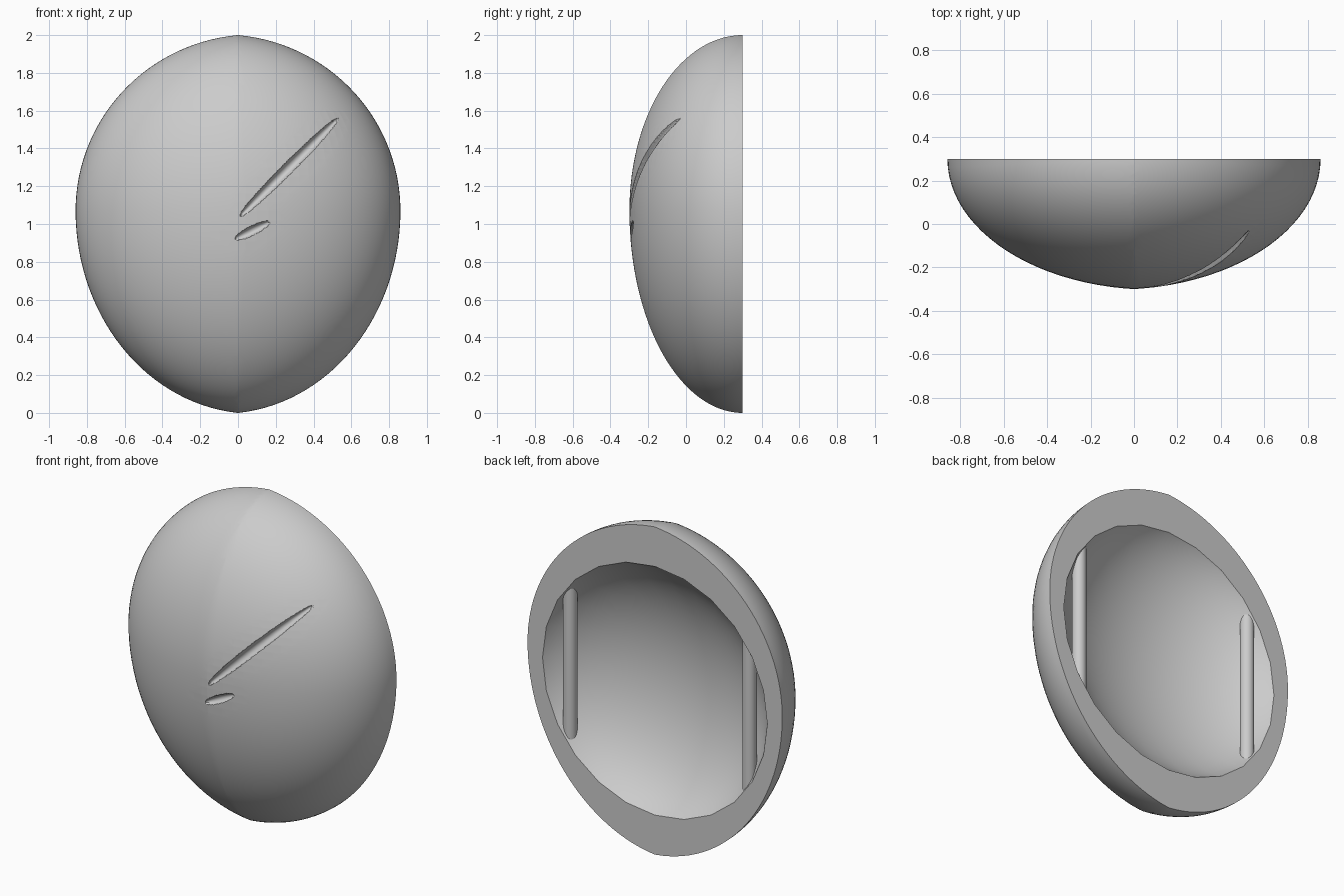
import bpy, bmesh, math
from mathutils import Vector

old = bpy.data.objects.get("Cube")
if old:
    bpy.data.objects.remove(old, do_unlink=True)

BACK = 0.30            # plane of the flat rim
MID = 1.07             # height of the widest point
WIDTH, DEPTH = 0.86, 0.60
SHIFT = 0.085          # pushes each half past the middle to form the ridge
TOP, BOTTOM = 2 - MID, MID
SPAN = WIDTH + SHIFT
GROW = 1 / math.sqrt(1 - (SHIFT / SPAN) ** 2)

grey = bpy.data.materials.new("plain grey")
grey.use_nodes = True
colour = (0.6, 0.6, 0.6, 1)
grey.diffuse_color = colour
grey.node_tree.nodes["Principled BSDF"].inputs["Base Color"].default_value = colour


def add_object(name, bm):
    bmesh.ops.recalc_face_normals(bm, faces=bm.faces)
    mesh = bpy.data.meshes.new(name)
    bm.to_mesh(mesh)
    bm.free()
    mesh.materials.append(grey)
    obj = bpy.data.objects.new(name, mesh)
    bpy.context.collection.objects.link(obj)
    return obj


def smooth(obj, degrees):
    bpy.ops.object.select_all(action='DESELECT')
    obj.select_set(True)
    bpy.context.view_layer.objects.active = obj
    bpy.ops.object.shade_smooth_by_angle(angle=math.radians(degrees))


# Slim grooves on the front: start, end (x, z), half width, depth
GROOVES = [((0.01, 1.04), (0.53, 1.56), 0.027, 0.035),
           ((-0.015, 0.92), (0.165, 1.01), 0.022, 0.025)]


def groove_radius(co, groove, margin=0):
    """Below 1 inside the groove's oval outline, widened by margin."""
    a, b = Vector(groove[0]), Vector(groove[1])
    along = (b - a).normalized()
    p = Vector((co.x, co.z)) - (a + b) / 2
    u = p.dot(along) / ((b - a).length / 2 + margin)
    w = p.dot(Vector((-along.y, along.x))) / (groove[2] + margin)
    return u * u + w * w


def press_grooves(bm):
    # Refine only the faces around the grooves, then push them in
    near = set()
    for f in bm.faces:
        if any(groove_radius(f.calc_center_median(), g, 0.06) < 1 for g in GROOVES):
            near.update(f.edges)
    bmesh.ops.subdivide_edges(bm, edges=list(near), cuts=11, use_grid_fill=True)
    for v in bm.verts:
        for g in GROOVES:
            r = groove_radius(v.co, g)
            if r < 1:
                v.co.y += g[3] * math.sqrt(1 - r)
                break


# Domed shell: one half, cut at the middle and the rim, then mirrored
def make_shell():
    bm = bmesh.new()
    bmesh.ops.create_uvsphere(bm, u_segments=96, v_segments=64, radius=1)
    for v in bm.verts:
        x, y, z = v.co
        v.co = (x * SPAN - SHIFT, BACK + y * DEPTH * GROW,
                MID + z * GROW * (TOP if z > 0 else BOTTOM))
    for point, normal in (((0, 0, 0), (-1, 0, 0)), ((0, BACK, 0), (0, 1, 0))):
        bmesh.ops.bisect_plane(bm, geom=bm.verts[:] + bm.edges[:] + bm.faces[:],
                               dist=1e-5, plane_co=point, plane_no=normal,
                               clear_outer=True)
    bmesh.ops.mirror(bm, geom=bm.verts[:] + bm.edges[:] + bm.faces[:],
                     axis='X', merge_dist=1e-4)
    bmesh.ops.remove_doubles(bm, verts=bm.verts, dist=1e-4)
    press_grooves(bm)
    bmesh.ops.holes_fill(bm, edges=[e for e in bm.edges if e.is_boundary], sides=0)
    return add_object("shell", bm)


# Coarse flattened ball, centred behind the rim, that hollows out the back
def make_hollow(rim_radius, depth, offset):
    thick = depth + offset
    wide = rim_radius / math.sqrt(1 - (offset / thick) ** 2)
    bm = bmesh.new()
    bmesh.ops.create_uvsphere(bm, u_segments=24, v_segments=32, radius=1)
    for v in bm.verts:
        x, y, z = v.co
        v.co = (wide * x, BACK + offset - thick * z, 1.0 + wide * y)
    return add_object("hollow_cutter", bm)


shell = make_shell()
cutter = make_hollow(0.76, 0.315, 0.17)
bpy.context.view_layer.objects.active = shell
mod = shell.modifiers.new("hollow", 'BOOLEAN')
mod.operation = 'DIFFERENCE'
mod.solver = 'EXACT'
mod.object = cutter
bpy.ops.object.modifier_apply(modifier=mod.name)
bpy.data.objects.remove(cutter, do_unlink=True)
smooth(shell, 30)

# Upright bars inside, set into the walls at both ends
for name, sign in (("left_bar", 1), ("right_bar", -1)):
    bm = bmesh.new()
    bmesh.ops.create_cone(bm, cap_ends=True, segments=32, radius1=0.04,
                          radius2=0.04, depth=1.08)
    bmesh.ops.translate(bm, verts=bm.verts, vec=(sign * 0.606, 0.25, 1.0))
    smooth(add_object(name, bm), 30)
